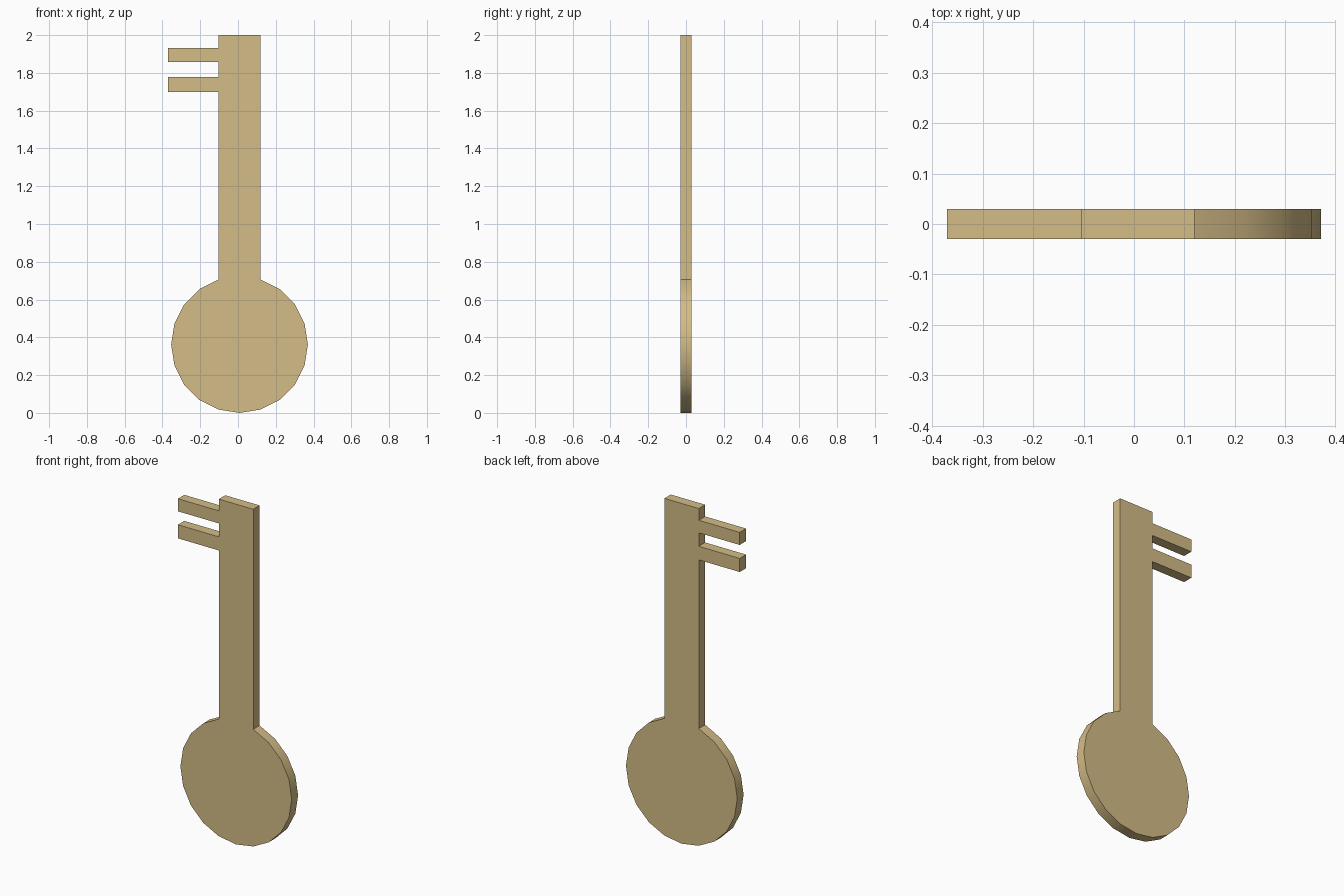
import bpy, bmesh, math

if "Cube" in bpy.data.objects:
    bpy.data.objects.remove(bpy.data.objects["Cube"])

CX, CZ, R = 0.008, 0.362, 0.362      # round handle
SIDES = 20
HALF_T = 0.0295                      # half thickness
HALF_W = R * math.sin(math.radians(18))
TOOTH_X = -0.37
TEETH = [(1.698, 1.778), (1.857, 1.931)]   # bottom and top of each tooth

brass = bpy.data.materials.new("pale brass")
brass.diffuse_color = (0.658, 0.503, 0.238, 1)
brass.use_nodes = True
brass.node_tree.nodes["Principled BSDF"].inputs["Base Color"].default_value = brass.diffuse_color

# handle: arc from the left of the shaft, round the bottom, to its right
step = 2 * math.pi / SIDES
start = math.radians(108)
outline = [(CX + R * math.cos(start + i * step), CZ + R * math.sin(start + i * step))
           for i in range(SIDES - 1)]

# shaft top
left, right = CX - HALF_W, CX + HALF_W
outline += [(right, 2.0), (left, 2.0)]

# teeth, going down the left edge
for low, high in reversed(TEETH):
    outline += [(left, high), (TOOTH_X, high), (TOOTH_X, low), (left, low)]

# extrude the outline into a flat plate
bm = bmesh.new()
face = bm.faces.new([bm.verts.new((x, -HALF_T, z)) for x, z in outline])
ext = bmesh.ops.extrude_face_region(bm, geom=[face], use_keep_orig=True)
moved = [v for v in ext["geom"] if isinstance(v, bmesh.types.BMVert)]
bmesh.ops.translate(bm, verts=moved, vec=(0, 2 * HALF_T, 0))
bmesh.ops.recalc_face_normals(bm, faces=bm.faces)

mesh = bpy.data.meshes.new("key")
bm.to_mesh(mesh)
bm.free()
mesh.materials.append(brass)
key = bpy.data.objects.new("key", mesh)
bpy.context.collection.objects.link(key)

# smooth the round rim, keep the corners sharp
bpy.context.view_layer.objects.active = key
key.select_set(True)
bpy.ops.object.shade_smooth_by_angle(angle=math.radians(30))
